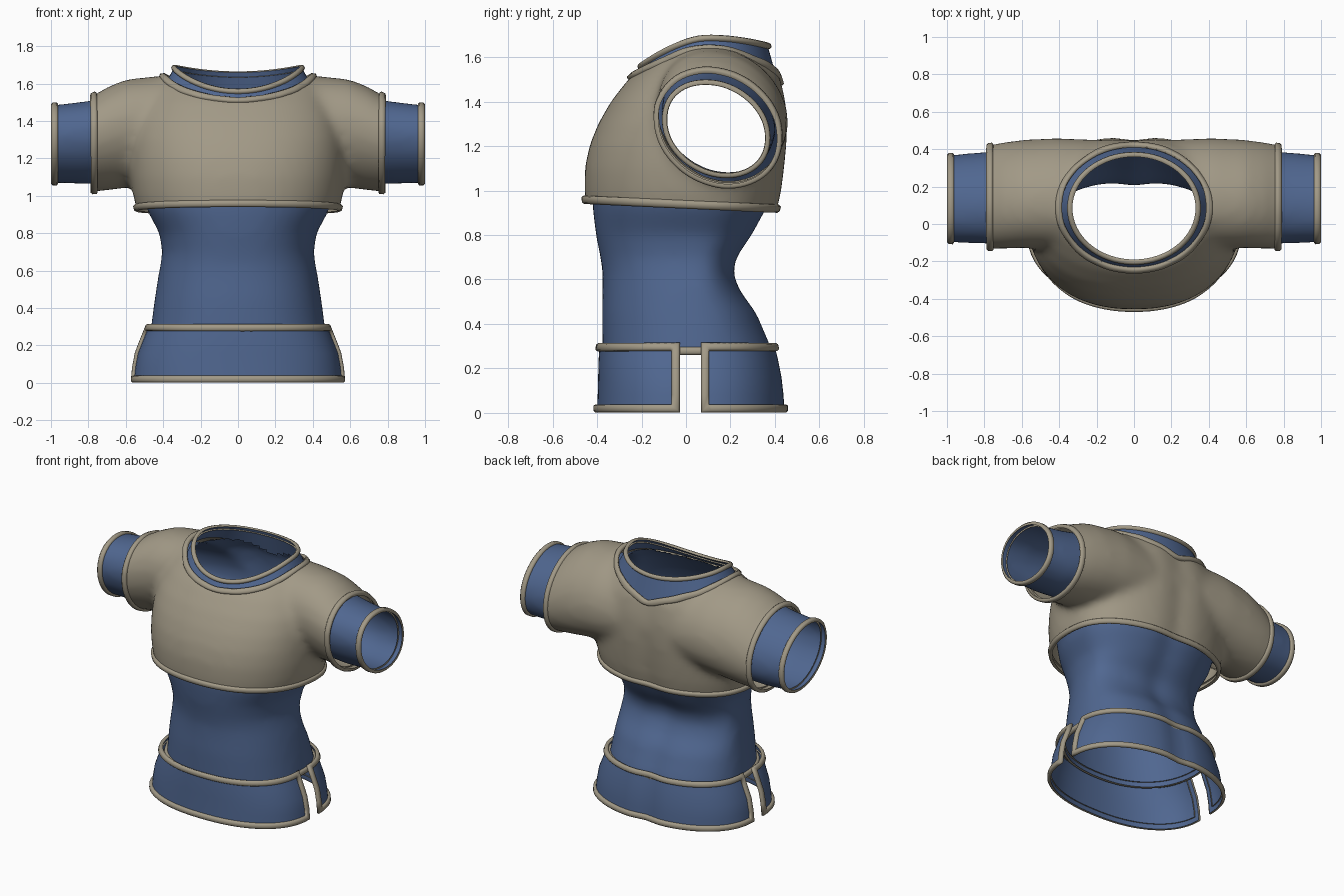
import bpy, bmesh, math
from mathutils import Vector

if "Cube" in bpy.data.objects:
    bpy.data.objects.remove(bpy.data.objects["Cube"], do_unlink=True)


def material(name, rgb):
    m = bpy.data.materials.new(name)
    m.use_nodes = True
    m.diffuse_color = (*rgb, 1)
    bsdf = m.node_tree.nodes["Principled BSDF"]
    bsdf.inputs["Base Color"].default_value = (*rgb, 1)
    bsdf.inputs["Roughness"].default_value = 0.8
    return m


BLUE = material("denim blue", (0.08, 0.135, 0.28))
TAN = material("warm tan", (0.36, 0.32, 0.24))
NECK_C = 0.09    # y centre of the neckline


def add_object(name, bm, mat):
    mesh = bpy.data.meshes.new(name)
    bm.to_mesh(mesh)
    bm.free()
    mesh.materials.append(mat)
    mesh.shade_smooth()
    obj = bpy.data.objects.new(name, mesh)
    bpy.context.collection.objects.link(obj)
    return obj


def torso_point(t, z, hw, front, back, yc=0.05):
    """Rounded cross-section with a shallow groove down the spine."""
    c, s = math.cos(t), math.sin(t)
    x = hw * math.copysign(abs(c) ** 0.88, c)
    y = yc + (back - yc if s > 0 else yc - front) * math.copysign(abs(s) ** 0.88, s)
    if s > 0:
        y -= 0.02 * math.exp(-(x / 0.08) ** 2)
    return Vector((x, y, z))


def loft(bm, rings, closed=True, caps=True):
    rows = [[bm.verts.new(p) for p in ring] for ring in rings]
    n = len(rows[0])
    for a, b in zip(rows, rows[1:]):
        for i in range(n if closed else n - 1):
            j = (i + 1) % n
            bm.faces.new((a[i], a[j], b[j], b[i]))
    if caps:
        bm.faces.new(rows[0][::-1])
        bm.faces.new(rows[-1])
    bmesh.ops.recalc_face_normals(bm, faces=bm.faces)


def open_part(name, rings, closed):
    """Blue sheet of cloth whose faces point away from the body."""
    bm = bmesh.new()
    loft(bm, rings, closed, caps=False)
    bm.normal_update()
    if sum(f.normal.xy.dot(f.calc_center_median().xy - Vector((0, 0.05))) for f in bm.faces) < 0:
        bmesh.ops.reverse_faces(bm, faces=bm.faces)
    return add_object(name, bm, BLUE)


def garment(name, mat, torso, sleeve, hem, hem_tilt, cuff, neck_x, neck_y):
    """Blend torso and sleeves into one skin, then open hem, cuffs and neck."""
    turn = [math.tau * i / 64 for i in range(64)]
    bm = bmesh.new()
    loft(bm, [[torso_point(t, *r) for t in turn] for r in torso])
    arms = [(-r[0], *r[1:]) for r in reversed(sleeve)] + sleeve
    loft(bm, [[(x, y + ry * math.cos(t) - 0.05 * math.sin(t), z + rz * math.sin(t)) for t in turn]
              for x, y, z, ry, rz in arms])
    obj = add_object(name, bm, mat)
    remesh = obj.modifiers.new("blend", "REMESH")
    remesh.mode = "VOXEL"
    remesh.voxel_size = 0.025
    smooth = obj.modifiers.new("soften", "SMOOTH")
    smooth.iterations = 10
    bm = bmesh.new()
    bm.from_object(obj, bpy.context.evaluated_depsgraph_get())
    bpy.data.objects.remove(obj, do_unlink=True)

    for co, no in (((0, 0, hem), (0, hem_tilt, 1)),
                   ((cuff, 0, 0), (-1, 0, 0)), ((-cuff, 0, 0), (1, 0, 0))):
        bmesh.ops.bisect_plane(bm, geom=bm.verts[:] + bm.edges[:] + bm.faces[:],
                               plane_co=co, plane_no=no, clear_inner=True)

    def ellipse(p):
        return math.hypot(p.x / neck_x, (p.y - NECK_C) / neck_y)
    inside = [f for f in bm.faces
              if f.calc_center_median().z > 1.35 and ellipse(f.calc_center_median()) < 1]
    bmesh.ops.delete(bm, geom=inside, context="FACES")
    for v in bm.verts:
        if v.is_boundary and v.co.z > 1.35 and abs(v.co.x) < 0.5:
            k = 1 / ellipse(v.co)
            v.co.x *= k
            v.co.y = NECK_C + (v.co.y - NECK_C) * k
    return add_object(name, bm, mat)


def inward(edge):
    """Direction from an open edge into the cloth."""
    a, b = (v.co for v in edge.verts)
    along = (b - a).normalized()
    d = edge.link_faces[0].calc_center_median() - (a + b) / 2
    return (d - along * d.dot(along)).normalized()


def edge_loops(mesh):
    """Open borders as lists of (position, mitred inward direction, normal)."""
    bm = bmesh.new()
    bm.from_mesh(mesh)
    bm.normal_update()

    def sample(v):
        p, q = [inward(e) for e in v.link_edges if e.is_boundary][:2]
        return v.co.copy(), (p + q) / max(0.6, 1 + p.dot(q)), v.normal.copy()
    todo = {e for e in bm.edges if e.is_boundary}
    loops = []
    while todo:
        e = todo.pop()
        start, v = e.verts
        path = [sample(start)]
        while v != start:
            path.append(sample(v))
            e = next((k for k in v.link_edges if k in todo), None)
            if e is None:
                break
            todo.remove(e)
            v = e.other_vert(v)
        if len(path) > 20:
            loops.append([list(column) for column in zip(*path)])
    bm.free()
    return loops


def trim(name, obj, width=0.034, relax=6, keep=lambda c: True):
    """Raised band sewn on the outside along the open edges of a part."""
    section = ((0, -0.005), (-0.003, 0.008), (0.006, 0.017),
               (width - 0.006, 0.017), (width, 0.008), (width, -0.008))
    bm = bmesh.new()
    for loop in edge_loops(obj.data):
        if not keep(sum(loop[0], Vector()) / len(loop[0])):
            continue
        for _ in range(relax):
            loop = [[(col[i - 1] + 2 * p + col[(i + 1) % len(col)]) / 4
                     for i, p in enumerate(col)] for col in loop]
        loft(bm, [[p + d * u + n * h for p, d, n in zip(*loop)] for u, h in section], caps=False)
    add_object(name, bm, TAN)


# Long inner shirt: torso rings are z, half width, front y, back y
shirt = garment(
    "inner_shirt", BLUE,
    [(0.16, 0.48, -0.37, 0.42), (0.3, 0.465, -0.375, 0.39), (0.45, 0.445, -0.378, 0.325),
     (0.55, 0.43, -0.375, 0.25), (0.63, 0.415, -0.375, 0.218), (0.7, 0.405, -0.385, 0.235),
     (0.8, 0.42, -0.405, 0.305), (0.92, 0.485, -0.42, 0.37), (1.05, 0.52, -0.42, 0.40),
     (1.2, 0.53, -0.40, 0.42), (1.3, 0.53, -0.36, 0.425), (1.4, 0.51, -0.3, 0.42),
     (1.5, 0.46, -0.225, 0.40), (1.6, 0.38, -0.1, 0.34)],
    [(0.2, 0.15, 1.34, 0.25, 0.25), (0.6, 0.145, 1.315, 0.25, 0.235),
     (0.8, 0.14, 1.285, 0.24, 0.222), (0.99, 0.135, 1.277, 0.228, 0.208),
     (1.08, 0.135, 1.277, 0.228, 0.208)],
    0.262, 0, 0.996, 0.36, 0.28)
trim("shirt_hem_and_cuff_trim", shirt, keep=lambda c: c.z < 1.4)

# Short outer top
top = garment(
    "cropped_top", TAN,
    [(0.8, 0.51, -0.445, 0.38), (0.92, 0.54, -0.45, 0.42), (1.0, 0.56, -0.457, 0.437),
     (1.1, 0.572, -0.455, 0.45), (1.2, 0.575, -0.435, 0.46), (1.3, 0.57, -0.395, 0.463),
     (1.4, 0.55, -0.338, 0.457), (1.5, 0.5, -0.26, 0.435), (1.58, 0.45, -0.17, 0.39),
     (1.645, 0.4, -0.05, 0.32)],
    [(0.2, 0.16, 1.36, 0.285, 0.28), (0.42, 0.165, 1.355, 0.29, 0.287),
     (0.6, 0.16, 1.332, 0.285, 0.29), (0.7, 0.152, 1.305, 0.28, 0.276),
     (0.78, 0.143, 1.277, 0.272, 0.255), (0.88, 0.138, 1.26, 0.265, 0.245)],
    0.923, 0.045, 0.785, 0.39, 0.325)
trim("cropped_top_trim", top)

# Collar rising from the neckline, low at the front
collar_rings = []
for k in (0, 0.33, 0.67, 1):
    ring = []
    for i in range(64):
        t = math.tau * i / 64
        s = math.sin(t)
        f, b = max(0, -s), max(0, s)
        low = Vector((0.39 * math.cos(t), NECK_C + 0.325 * s, 1.6 - 0.09 * f ** 2 - 0.12 * b ** 3))
        rim = Vector((0.335 * math.cos(t), 0.085 + 0.28 * s, 1.695 - 0.13 * f ** 1.6 - 0.035 * b ** 2))
        ring.append(low.lerp(rim, k))
    collar_rings.append(ring)
collar = open_part("collar", collar_rings, True)
trim("collar_rim_trim", collar, width=0.026, relax=2, keep=lambda c: c.z > 1.6)

# Skirt panels, split at the sides: z, half width, front y, back y
skirt = [(0.31, 0.475, -0.388, 0.405), (0.24, 0.503, -0.393, 0.422), (0.16, 0.535, -0.395, 0.437),
         (0.08, 0.55, -0.397, 0.446), (0.004, 0.557, -0.4, 0.45)]
for name, yc, start in (("front_skirt", -0.03, math.pi), ("back_skirt", 0.07, 0)):
    panel = open_part(name, [[torso_point(start + math.pi * i / 40, *r, yc) for i in range(41)]
                             for r in skirt], False)
    trim(name + "_trim", panel, relax=0)
